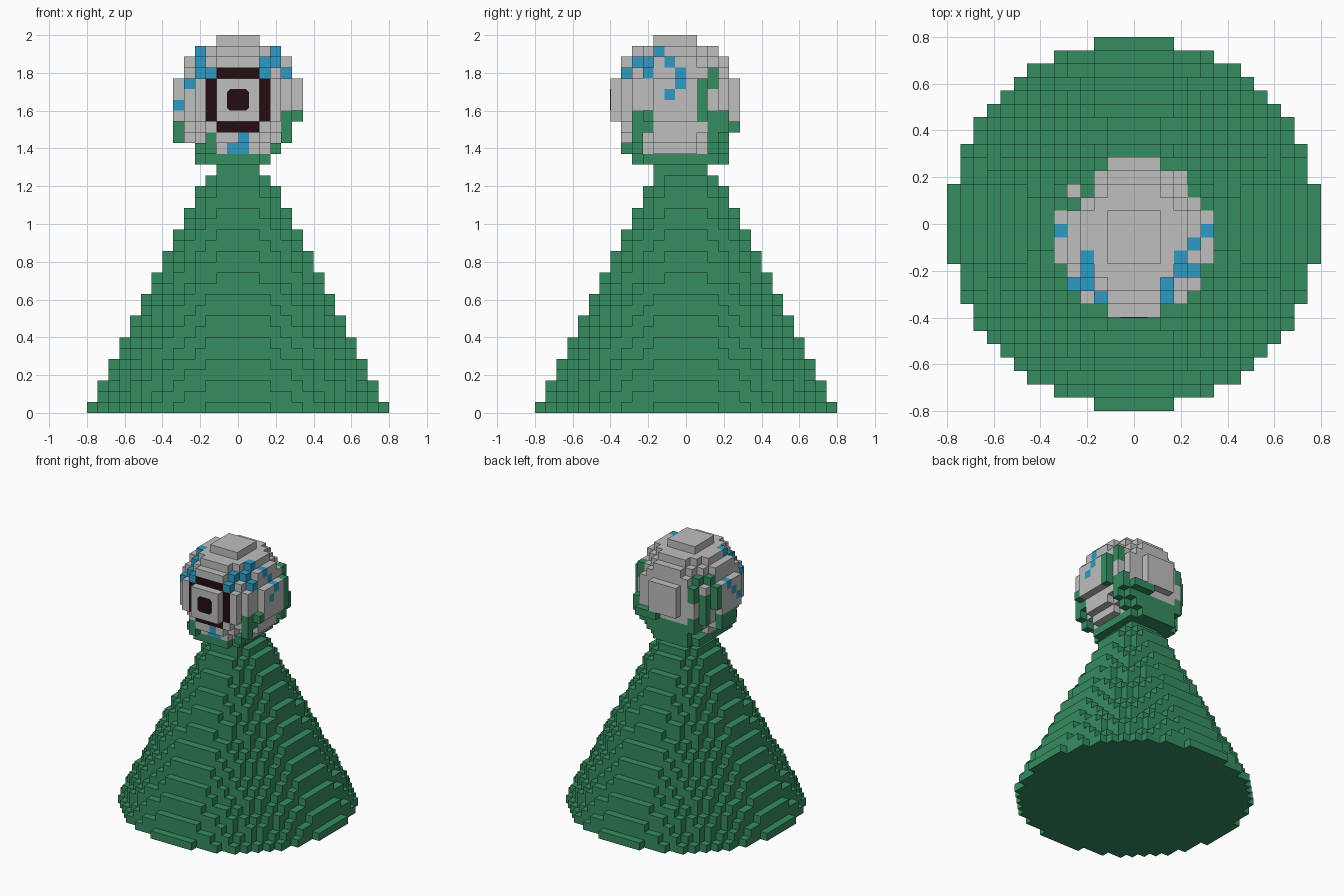
import bpy, bmesh, math
from mathutils import Vector

if "Cube" in bpy.data.objects:
    bpy.data.objects.remove(bpy.data.objects["Cube"], do_unlink=True)

V = 2 / 35                      # edge of one block
HEAD_Y, HEAD_Z, HEAD_R = -1, 29, 6   # ball centre and radius, in blocks


def make_material(name, rgb):
    m = bpy.data.materials.new(name)
    m.use_nodes = True
    m.diffuse_color = (*rgb, 1)
    m.node_tree.nodes["Principled BSDF"].inputs["Base Color"].default_value = (*rgb, 1)
    return m


GREEN, GREY, BLUE, DARK = range(4)
MATERIALS = [
    make_material("leaf_green", (0.036, 0.265, 0.117)),
    make_material("light_grey", (0.52, 0.52, 0.52)),
    make_material("sky_blue", (0.027, 0.33, 0.55)),
    make_material("dark_brown", (0.017, 0.004, 0.005)),
]


def box(i0, i1, j0, j1, k0, k1):
    """All blocks in an inclusive index range."""
    return {(i, j, k) for i in range(i0, i1 + 1)
            for j in range(j0, j1 + 1) for k in range(k0, k1 + 1)}


def block_object(name, cells, solid):
    """Mesh of the open sides of the blocks; cells maps block -> material."""
    bm = bmesh.new()
    verts = {}

    def vert(p):
        if p not in verts:
            verts[p] = bm.verts.new(Vector(p) * V)
        return verts[p]

    for c, mat in cells.items():
        for axis in range(3):
            u, w = (axis + 1) % 3, (axis + 2) % 3
            for side in (0, 1):
                n = list(c)
                n[axis] += 2 * side - 1
                if tuple(n) in solid:
                    continue
                ring = []
                for du, dw in ((0, 0), (1, 0), (1, 1), (0, 1)):
                    p = list(c)
                    p[axis] += side
                    p[u] += du
                    p[w] += dw
                    ring.append(vert(tuple(p)))
                face = bm.faces.new(ring if side else ring[::-1])
                face.material_index = mat
    mesh = bpy.data.meshes.new(name)
    bm.to_mesh(mesh)
    bm.free()
    for m in MATERIALS:
        mesh.materials.append(m)
    obj = bpy.data.objects.new(name, mesh)
    bpy.context.collection.objects.link(obj)
    return obj


# Stepped cone: discs that shrink by half a block per layer, then the neck
cone = set()
for k in range(22):
    r = 13.9 - 0.5 * k
    cone |= {c for c in box(-14, 13, -14, 13, k, k)
             if (c[0] + .5) ** 2 + (c[1] + .5) ** 2 <= r * r}
cone |= box(-2, 1, -3, 1, 22, 22)

# Ball head
head = {c for c in box(-6, 5, -7, 4, 23, 34)
        if (c[0] + .5) ** 2 + (c[1] + .5 - HEAD_Y) ** 2
        + (c[2] + .5 - HEAD_Z) ** 2 <= HEAD_R ** 2}

# Collar and the vines that climb up the sides of the head
vine_boxes = [
    (-4, 2, -4, 2, 23, 23), (-3, 1, -5, 3, 23, 23),        # collar
    (-3, 2, 3, 3, 24, 24), (-3, 3, 3, 3, 25, 25), (1, 3, 4, 4, 26, 26),
    (4, 4, 2, 2, 30, 31), (5, 5, 1, 1, 27, 30),            # +x vine
    (4, 4, 2, 3, 26, 27), (4, 4, 2, 2, 25, 25), (3, 3, 2, 2, 24, 26),
    (5, 5, -4, -4, 27, 27), (4, 4, -5, -5, 25, 27),
    (4, 4, -4, -4, 26, 26), (3, 3, -5, -5, 24, 24),
    (-5, -5, 1, 1, 30, 31), (-4, -4, 2, 2, 31, 31),        # -x vine
    (-4, -4, 3, 3, 29, 30), (-5, -5, 2, 2, 26, 29),
    (-6, -6, 1, 1, 28, 30), (-6, -6, -2, 0, 25, 26),
    (-4, -4, 2, 3, 25, 26), (-4, -4, -5, -5, 24, 24), (-3, -3, -6, -5, 24, 25),
]
vines = set().union(*(box(*b) for b in vine_boxes))

# Blue drips over the brow, sides and chin
blue = {
    (3, -3, 33), (3, -4, 32), (2, -5, 32), (2, -6, 31), (4, -4, 31),
    (4, -2, 32), (4, -1, 31), (5, -1, 30), (5, -2, 29),
    (-4, -3, 33), (-4, -4, 32), (-4, -5, 31), (-3, -6, 31), (-5, -5, 30),
    (-6, -1, 30), (-6, -2, 29), (-6, -3, 28),
    (0, -6, 25), (0, -5, 24), (-1, -5, 24),
}

# Dark frame around the eye
frame = (box(-3, -3, -6, -6, 27, 30) | box(2, 2, -6, -6, 27, 30)
         | box(-2, 1, -6, -6, 26, 26) | box(-2, 1, -6, -6, 31, 31))

head -= vines
solid = cone | head | vines


def head_colour(c):
    return BLUE if c in blue else DARK if c in frame else GREY


block_object("cone_body", {c: GREEN for c in cone}, solid)
block_object("head", {c: head_colour(c) for c in head}, solid)
block_object("collar_and_vines", {c: GREEN for c in vines}, solid)

# Pupil: thin square plate with cut corners on the eye block
bpy.ops.mesh.primitive_cube_add(size=1, location=(0, -7 * V - 0.001, HEAD_Z * V))
pupil = bpy.context.object
pupil.name = "pupil"
bm = bmesh.new()
bm.from_mesh(pupil.data)
bmesh.ops.scale(bm, vec=(2 * V, 0.004, 2 * V), verts=bm.verts)
corners = [e for e in bm.edges
           if abs((e.verts[0].co - e.verts[1].co).normalized().y) > 0.9]
bmesh.ops.bevel(bm, geom=corners, offset=0.015, segments=1, affect='EDGES')
bm.to_mesh(pupil.data)
bm.free()
pupil.data.materials.append(MATERIALS[DARK])
